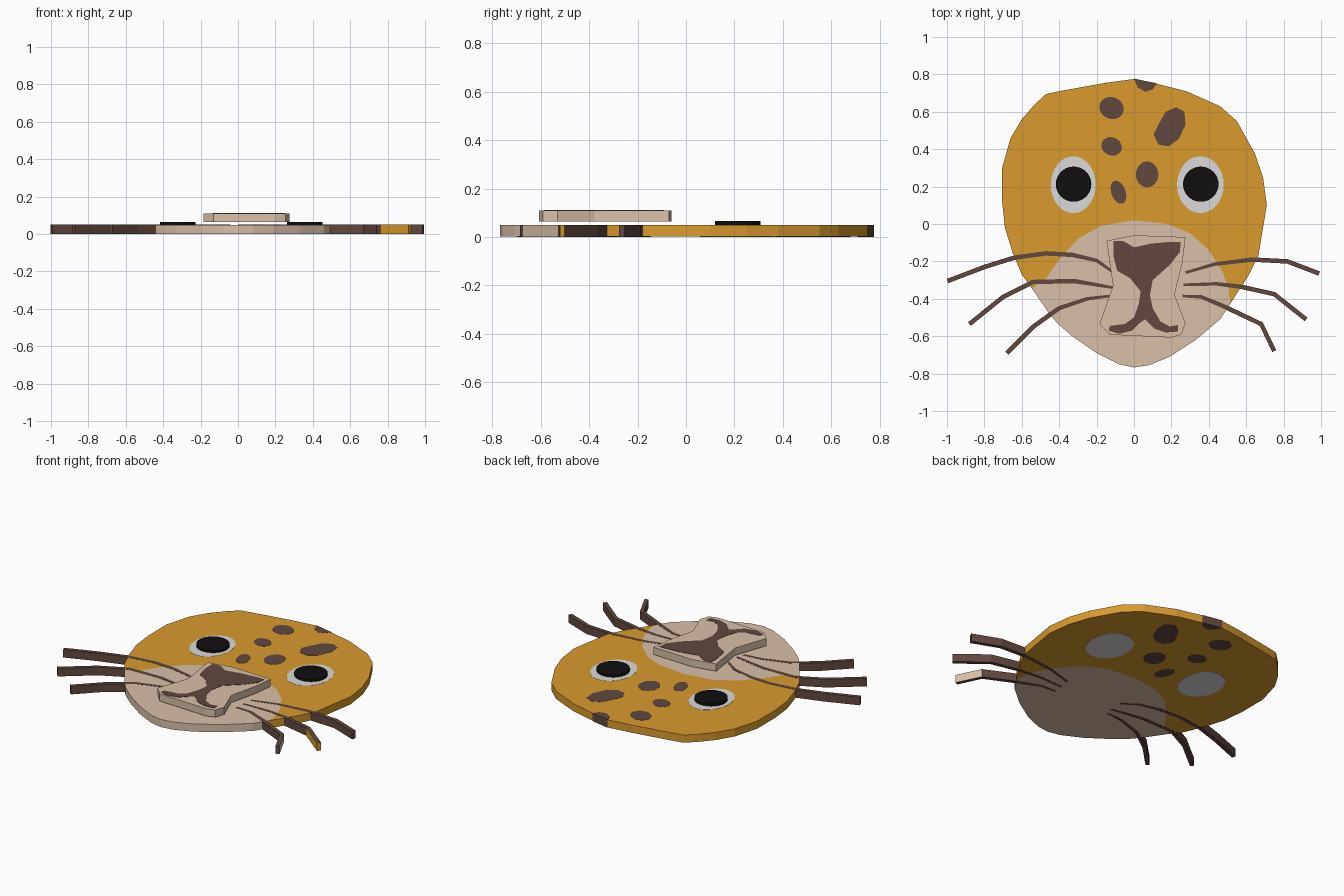
import bpy, bmesh, math
from mathutils import Vector

if "Cube" in bpy.data.objects:
    bpy.data.objects.remove(bpy.data.objects["Cube"], do_unlink=True)


def material(name, rgb):
    m = bpy.data.materials.new(name)
    m.use_nodes = True
    m.diffuse_color = (*rgb, 1)
    m.node_tree.nodes["Principled BSDF"].inputs["Base Color"].default_value = (*rgb, 1)
    return m


FUR = material("mustard fur", (0.70, 0.325, 0.027))
TAN = material("pale tan", (0.70, 0.53, 0.40))
BROWN = material("dark brown", (0.122, 0.065, 0.051))
WHITE = material("eye white", (0.70, 0.70, 0.70))
BLACK = material("pupil black", (0.0045, 0.0045, 0.0045))


def prism(name, outline, z0, z1, mat, side_mat=None, side_rule=None):
    """Extrude a flat outline from z0 to z1; sides matching side_rule get side_mat."""
    bm = bmesh.new()
    base = bm.faces.new([bm.verts.new((x, y, z0)) for x, y in outline])
    top = bmesh.ops.extrude_face_region(bm, geom=[base], use_keep_orig=True)["geom"]
    bmesh.ops.translate(bm, vec=(0, 0, z1 - z0),
                        verts=[v for v in top if isinstance(v, bmesh.types.BMVert)])
    bmesh.ops.recalc_face_normals(bm, faces=bm.faces)
    bm.normal_update()
    if side_rule:
        for f in bm.faces:
            if abs(f.normal.z) < 0.5 and side_rule(f.calc_center_median(), f.normal):
                f.material_index = 1
    mesh = bpy.data.meshes.new(name)
    bm.to_mesh(mesh)
    bm.free()
    mesh.materials.append(mat)
    if side_mat:
        mesh.materials.append(side_mat)
    ob = bpy.data.objects.new(name, mesh)
    bpy.context.collection.objects.link(ob)
    return ob


def oval(cx, cy, rx, ry, tilt=0, n=32):
    c, s = math.cos(tilt), math.sin(tilt)
    pts = [(rx * math.cos(2 * math.pi * i / n), ry * math.sin(2 * math.pi * i / n)) for i in range(n)]
    return [(cx + c * x - s * y, cy + s * x + c * y) for x, y in pts]


def ribbon(path, w0, w1):
    """Outline of a strip following a path, widening from w0 to w1."""
    pts = [Vector(p) for p in path]
    left, right = [], []
    for i, p in enumerate(pts):
        d = (pts[min(i + 1, len(pts) - 1)] - pts[max(i - 1, 0)]).normalized()
        w = w0 + (w1 - w0) * min(1, i / 2)
        n = Vector((-d.y, d.x)) * w / 2
        left.append(p + n)
        right.append(p - n)
    return left + right[::-1]


# Head slab: fur above, pale muzzle below, sharing one border
upper_rim = [(0.61, -0.28), (0.665, -0.17), (0.69, -0.02), (0.71, 0.10), (0.69, 0.25),
             (0.645, 0.38), (0.55, 0.55), (0.46, 0.63), (0.28, 0.71), (0.12, 0.75),
             (0, 0.775), (-0.15, 0.755), (-0.40, 0.71), (-0.47, 0.695), (-0.53, 0.64),
             (-0.60, 0.56), (-0.66, 0.46), (-0.705, 0.30), (-0.705, 0.12), (-0.69, -0.02),
             (-0.65, -0.15), (-0.60, -0.27)]
border = [(-0.545, -0.345), (-0.47, -0.29), (-0.40, -0.19), (-0.30, -0.08), (-0.18, -0.01),
          (0, 0.02), (0.18, 0), (0.30, -0.05), (0.40, -0.14), (0.47, -0.25),
          (0.505, -0.34), (0.515, -0.425)]
lower_rim = [(0.46, -0.51), (0.33, -0.62), (0.19, -0.71), (0.08, -0.755), (0, -0.767),
             (-0.08, -0.75), (-0.20, -0.69), (-0.33, -0.60), (-0.41, -0.53), (-0.46, -0.47)]
prism("head", upper_rim + border, 0.001, 0.049, FUR)
prism("muzzle", border + lower_rim, 0.001, 0.049, TAN)

# Spots, inlaid right through the slab
spots = [oval(-0.12, 0.62, 0.066, 0.058, -0.4), oval(-0.12, 0.415, 0.056, 0.048, -0.4),
         oval(0.07, 0.265, 0.06, 0.069), oval(-0.083, 0.17, 0.038, 0.064, 0.35),
         [(0.27, 0.60), (0.225, 0.625), (0.17, 0.60), (0.135, 0.54), (0.105, 0.48),
          (0.13, 0.425), (0.185, 0.415), (0.24, 0.455), (0.275, 0.53)],
         [(0, 0.777), (0.02, 0.73), (0.06, 0.707), (0.10, 0.72), (0.122, 0.752)]]
for i, s in enumerate(spots):
    prism(f"spot_{i + 1}", s, 0, 0.05, BROWN)

# Eyes
for side, x, r in (("right", -0.325, 0.12), ("left", 0.355, 0.125)):
    prism(side + "_eye_white", oval(x, 0.21, r, 0.152), 0, 0.05, WHITE)
    prism(side + "_pupil", oval(x + 0.002, 0.213, 0.095, 0.094), 0.05, 0.065, BLACK)

# Raised nose plate with painted nose and mouth
prism("nose_plate",
      [(-0.147, -0.09), (0, -0.06), (0.275, -0.07), (0.26, -0.20), (0.217, -0.377),
       (0.275, -0.53), (0.255, -0.59), (0.20, -0.607), (-0.13, -0.592), (-0.184, -0.535),
       (-0.112, -0.33)], 0.063, 0.109, TAN)
prism("nose_and_mouth",
      [(-0.11, -0.09), (-0.06, -0.09), (0, -0.125), (0.09, -0.105), (0.20, -0.095),
       (0.25, -0.095), (0.245, -0.15), (0.19, -0.22), (0.10, -0.30), (0.085, -0.38),
       (0.10, -0.45), (0.14, -0.52), (0.19, -0.548), (0.235, -0.54), (0.235, -0.575),
       (0.17, -0.58), (0.11, -0.56), (0.06, -0.51), (0.03, -0.53), (-0.01, -0.57),
       (-0.08, -0.587), (-0.135, -0.57), (-0.13, -0.545), (-0.05, -0.535), (0, -0.50),
       (0.025, -0.43), (0.035, -0.36), (-0.02, -0.29), (-0.09, -0.25), (-0.11, -0.17)],
      0.108, 0.111, BROWN)

# Whiskers; two of them have differently coloured outer sides
whiskers = {
    "right_whisker_upper": [(-0.115, -0.255), (-0.20, -0.195), (-0.33, -0.165), (-0.47, -0.157),
                            (-0.64, -0.18), (-0.80, -0.23), (-0.997, -0.305)],
    "right_whisker_middle": [(-0.115, -0.34), (-0.20, -0.325), (-0.32, -0.305), (-0.54, -0.31),
                             (-0.70, -0.39), (-0.88, -0.535)],
    "right_whisker_lower": [(-0.13, -0.385), (-0.25, -0.40), (-0.40, -0.45), (-0.54, -0.55),
                            (-0.68, -0.69)],
    "left_whisker_upper": [(0.275, -0.26), (0.43, -0.215), (0.63, -0.19), (0.82, -0.20),
                           (0.99, -0.265)],
    "left_whisker_middle": [(0.265, -0.325), (0.44, -0.32), (0.57, -0.335), (0.75, -0.375),
                            (0.92, -0.51)],
    "left_whisker_lower": [(0.26, -0.385), (0.36, -0.39), (0.48, -0.44), (0.68, -0.535),
                           (0.75, -0.68)],
}
side_paint = {
    "left_whisker_middle": (FUR, lambda c, n: c.x > 0.76 and n.y < 0),
    "left_whisker_lower": (TAN, lambda c, n: c.x > 0.69 and n.x > 0.5),
}
for name, path in whiskers.items():
    prism(name, ribbon(path, 0.014, 0.024), 0, 0.05, BROWN, *side_paint.get(name, (None, None)))
